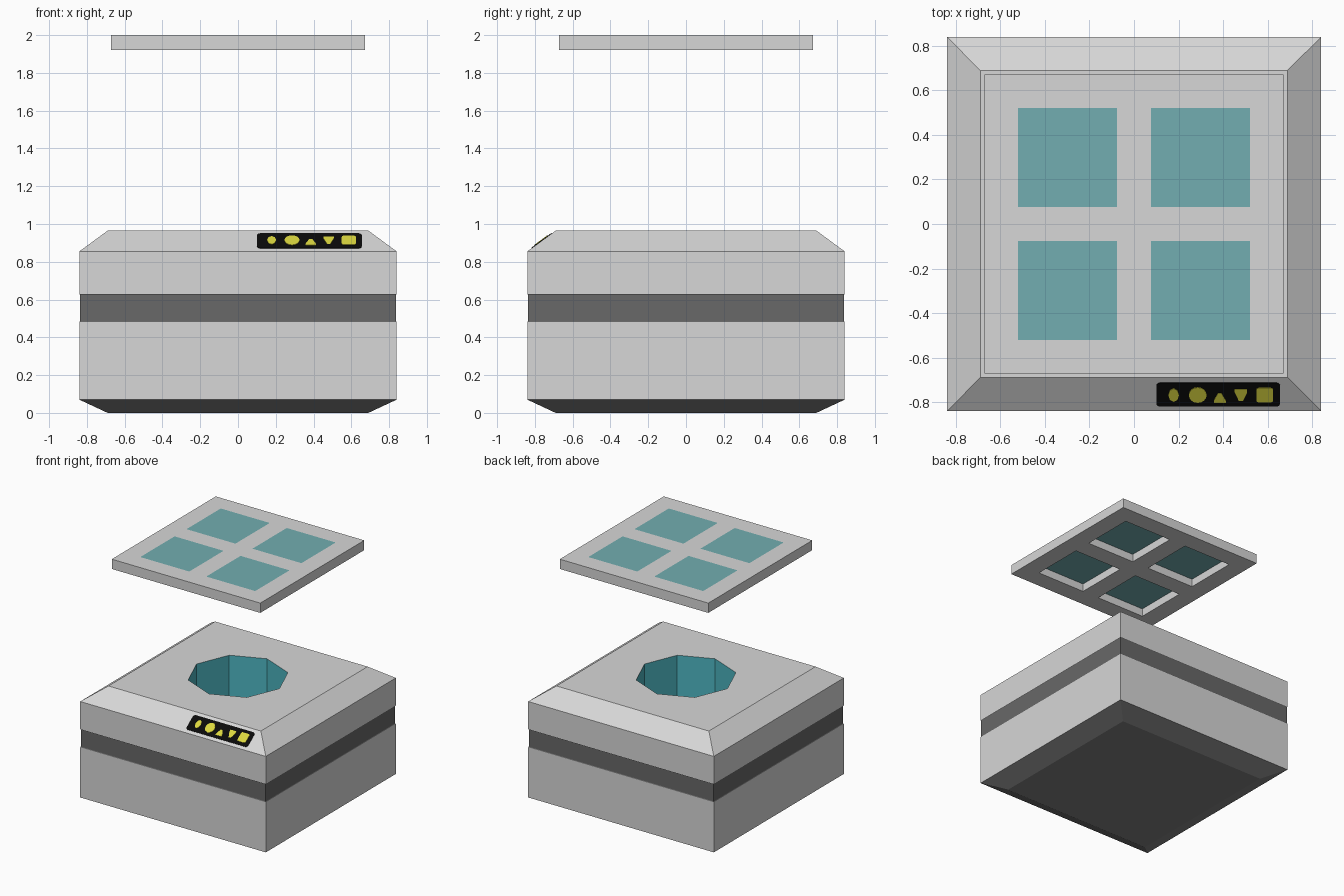
import bpy, bmesh, math
from mathutils import Vector

if "Cube" in bpy.data.objects:
    bpy.data.objects.remove(bpy.data.objects["Cube"])


def material(name, rgb):
    m = bpy.data.materials.new(name)
    m.diffuse_color = (*rgb, 1)
    m.use_nodes = True
    m.node_tree.nodes["Principled BSDF"].inputs["Base Color"].default_value = m.diffuse_color
    return m


GREY = material("light grey", (0.68, 0.68, 0.68))
BAND = material("dark grey band", (0.138, 0.138, 0.138))
BASE = material("base grey", (0.22, 0.22, 0.22))
TEAL = material("bright teal", (0.075, 0.46, 0.53))
GLASS = material("muted teal", (0.17, 0.42, 0.44))
BLACK = material("black", (0.003, 0.003, 0.003))
YELLOW = material("yellow", (0.71, 0.68, 0.05))


def make_object(name, bm, mats, normals=True):
    if normals:
        bmesh.ops.recalc_face_normals(bm, faces=bm.faces)
    me = bpy.data.meshes.new(name)
    bm.to_mesh(me)
    bm.free()
    for m in mats:
        me.materials.append(m)
    ob = bpy.data.objects.new(name, me)
    bpy.context.collection.objects.link(ob)
    return ob


def ring(bm, r, z, square=True):
    """Eight points: a square with edge midpoints, or an octagon."""
    verts = []
    for k in range(8):
        a = k * math.pi / 4
        d = r * math.sqrt(2) if square and k % 2 else r
        verts.append(bm.verts.new((d * math.cos(a), d * math.sin(a), z)))
    return verts


# Body: stacked square rings, then an octagonal well going down
# each row: size, height, square?, material of the strip leading to it
rows = [(0.69, 0.0, True, 2), (0.84, 0.07, True, 2), (0.84, 0.48, True, 0),
        (0.837, 0.485, True, 1), (0.837, 0.625, True, 1), (0.84, 0.63, True, 1),
        (0.84, 0.855, True, 0), (0.69, 0.965, True, 0),
        (0.375, 0.965, False, 0), (0.375, 0.35, False, 3)]
bm = bmesh.new()
prev = None
for r, z, square, mat in rows:
    cur = ring(bm, r, z, square)
    if prev:
        for k in range(8):
            n = (k + 1) % 8
            bm.faces.new((prev[k], prev[n], cur[n], cur[k])).material_index = mat
    else:
        bm.faces.new(cur).material_index = 2
    prev = cur
bm.faces.new(prev).material_index = 3
make_object("body", bm, [GREY, BAND, BASE, TEAL])

# Floating lid: window frame from a grid with four open cells
cuts = [-0.672, -0.52, -0.077, 0.077, 0.52, 0.672]
bm = bmesh.new()
grid = [[bm.verts.new((x, y, 2.0)) for y in cuts] for x in cuts]
for i in range(5):
    for j in range(5):
        if not (i % 2 and j % 2):
            bm.faces.new((grid[i][j], grid[i + 1][j], grid[i + 1][j + 1], grid[i][j + 1]))
frame = make_object("lid_frame", bm, [GREY], normals=False)
solid = frame.modifiers.new("thickness", 'SOLIDIFY')
solid.thickness = 0.08
solid.offset = -1

# Lid windows, flush with the top and recessed below
for sx in (-1, 1):
    for sy in (-1, 1):
        bm = bmesh.new()
        bmesh.ops.create_cube(bm, size=1)
        bmesh.ops.scale(bm, vec=(0.443, 0.443, 0.015), verts=bm.verts)
        bmesh.ops.translate(bm, vec=(sx * 0.2985, sy * 0.2985, 1.9925), verts=bm.verts)
        make_object("lid_window", bm, [GLASS])

# Label plates on the front chamfer
up = Vector((0, 0.15, 0.11)).normalized()
out = Vector((0, -0.11, 0.15)).normalized()
origin = Vector((0, -0.765, 0.91))


def plate(name, pts, mat, base, top):
    bm = bmesh.new()
    lo, hi = ([bm.verts.new(Vector((x, 0, 0)) + origin + up * v + out * d)
               for x, v in pts] for d in (base, top))
    bm.faces.new(lo)
    bm.faces.new(hi)
    for k in range(len(pts)):
        n = (k + 1) % len(pts)
        bm.faces.new((lo[k], lo[n], hi[n], hi[k]))
    make_object(name, bm, [mat])


def rounded(cx, hw, hh, r):
    pts = []
    for q, (sx, sy) in enumerate(((1, 1), (-1, 1), (-1, -1), (1, -1))):
        for s in range(4):
            a = (q + s / 3) * math.pi / 2
            pts.append((cx + sx * (hw - r) + r * math.cos(a),
                        sy * (hh - r) + r * math.sin(a)))
    return pts


def oval(cx, rx, ry, sides=16):
    return [(cx + rx * math.cos(2 * math.pi * k / sides),
             ry * math.sin(2 * math.pi * k / sides)) for k in range(sides)]


plate("label", rounded(0.378, 0.278, 0.066, 0.018), BLACK, -0.002, 0.003)
marks = [
    oval(0.178, 0.024, 0.037, 8),
    oval(0.286, 0.04, 0.043),
    [(0.358, -0.043), (0.412, -0.043), (0.412, -0.03), (0.393, 0.01),
     (0.377, 0.01), (0.358, -0.03)],
    [(0.471, -0.033), (0.489, -0.033), (0.508, 0.015), (0.508, 0.032),
     (0.452, 0.032), (0.452, 0.015)],
    rounded(0.587, 0.038, 0.04, 0.012),
]
for pts in marks:
    plate("label_mark", pts, YELLOW, 0.001, 0.006)
